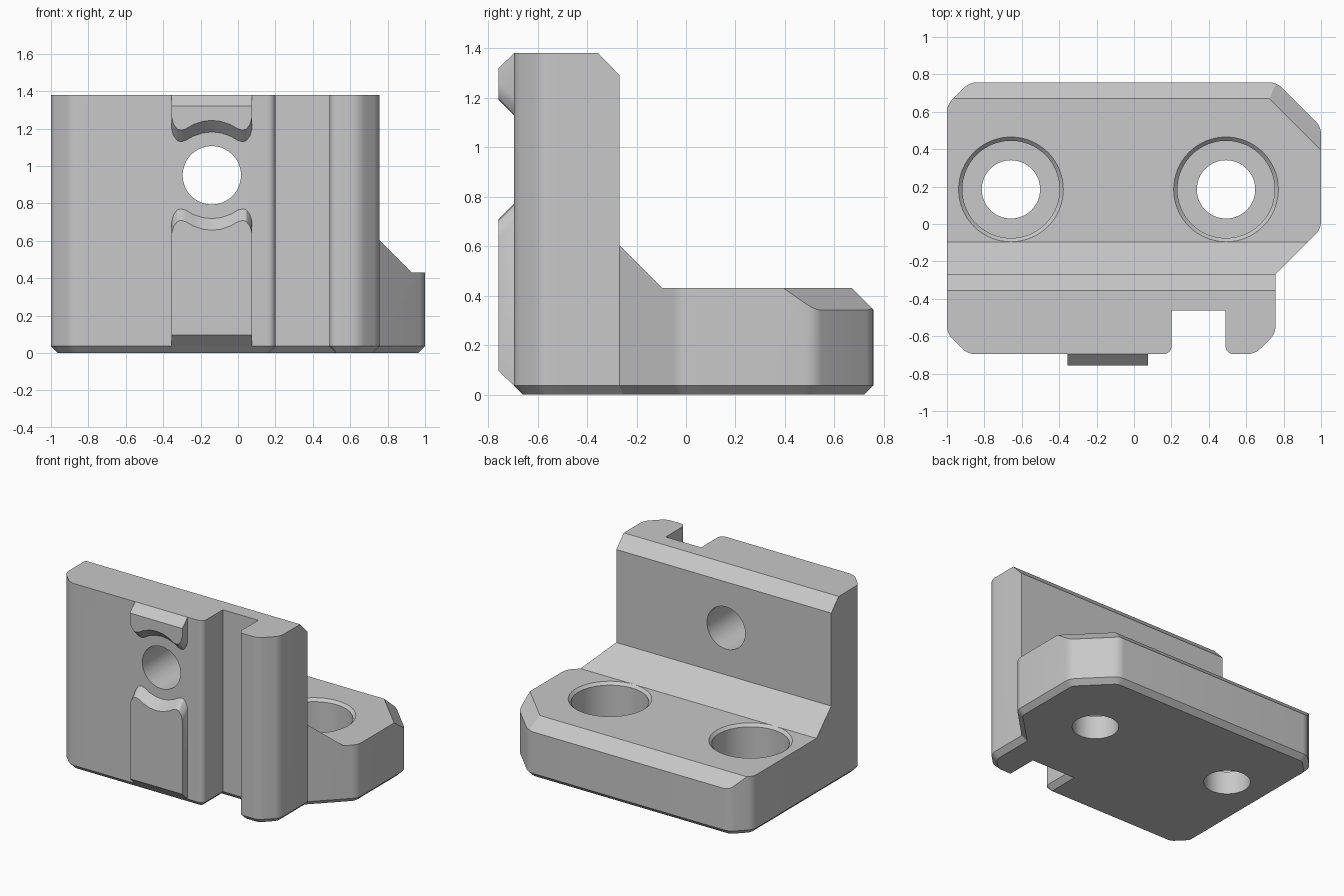
import bpy, bmesh
from math import sin
from mathutils import Vector, Matrix

if "Cube" in bpy.data.objects:
    bpy.data.objects.remove(bpy.data.objects["Cube"])

grey = bpy.data.materials.new("plain grey")
grey.use_nodes = True
grey.diffuse_color = (0.58, 0.58, 0.58, 1)
grey.node_tree.nodes["Principled BSDF"].inputs["Base Color"].default_value = (0.58, 0.58, 0.58, 1)


def finish(name, bm):
    bmesh.ops.recalc_face_normals(bm, faces=bm.faces)
    mesh = bpy.data.meshes.new(name)
    bm.to_mesh(mesh)
    bm.free()
    mesh.materials.append(grey)
    obj = bpy.data.objects.new(name, mesh)
    bpy.context.collection.objects.link(obj)
    return obj


def extrude(points, direction):
    """Prism from a closed loop of 3D points."""
    bm = bmesh.new()
    base = bm.faces.new([bm.verts.new(p) for p in points])
    top = bmesh.ops.extrude_face_region(bm, geom=[base], use_keep_orig=True)
    moved = [v for v in top["geom"] if isinstance(v, bmesh.types.BMVert)]
    bmesh.ops.translate(bm, vec=direction, verts=moved)
    bmesh.ops.recalc_face_normals(bm, faces=bm.faces)
    return bm


def rounded(corners, steps=6):
    """Replace each corner (x, y, setback) by a circular arc."""
    out = []
    for i, (x, y, d) in enumerate(corners):
        p = Vector((x, y))
        if d == 0:
            out.append(p)
            continue
        a = (Vector(corners[i - 1][:2]) - p).normalized()
        b = (Vector(corners[(i + 1) % len(corners)][:2]) - p).normalized()
        w = sin(a.angle(b) / 2)
        for k in range(steps + 1):
            t = k / steps
            k0, k1, k2 = (1 - t) ** 2, 2 * w * t * (1 - t), t * t
            out.append((k0 * (p + a * d) + k1 * p + k2 * (p + b * d)) / (k0 + k1 + k2))
    return out


def boolean(target, cutter, operation):
    mod = target.modifiers.new(operation, "BOOLEAN")
    mod.operation, mod.solver, mod.object = operation, "EXACT", cutter
    bpy.context.view_layer.objects.active = target
    bpy.ops.object.modifier_apply(modifier=mod.name)
    bpy.data.objects.remove(cutter)


def lathe_cutter(profile, matrix, segments=64):
    """Round cutter from (radius, height) pairs."""
    bm = bmesh.new()
    ring = [bm.verts.new((r, 0, h)) for r, h in profile]
    edges = [bm.edges.new(pair) for pair in zip(ring, ring[1:])]
    bmesh.ops.spin(bm, geom=ring + edges, cent=(0, 0, 0), axis=(0, 0, 1),
                   angle=6.283185307, steps=segments, use_merge=True)
    bmesh.ops.remove_doubles(bm, verts=bm.verts, dist=1e-5)
    bmesh.ops.transform(bm, matrix=matrix, verts=bm.verts)
    return finish("hole_cutter", bm)


# Plan outline with the front slot, raised to a block with a bevelled foot
FRONT, BACK, CHAMFER = -0.695, 0.757, 0.036
outline = rounded([
    (-1, -0.585, 0.04), (-0.89, FRONT, 0.04),
    (0.2, FRONT, 0.04), (0.2, -0.463, 0), (0.49, -0.463, 0), (0.49, FRONT, 0.04),
    (0.647, FRONT, 0.04), (0.757, -0.585, 0.04), (0.757, -0.268, 0),
    (1, -0.025, 0.04), (1, 0.52, 0.04), (0.763, BACK, 0.04),
    (-0.88, BACK, 0.04), (-1, 0.637, 0.04)])
bm = extrude([(p.x, p.y, 0) for p in outline], (0, 0, 1.6))
bottom = [f for f in bm.faces if f.normal.z < -0.9]
bmesh.ops.inset_region(bm, faces=bottom, thickness=CHAMFER, use_even_offset=True)
inner = set(bottom[0].verts)
for v in bm.verts:
    if v.co.z < 0.01 and v not in inner:
        v.co.z = CHAMFER
bracket = finish("angle_bracket", bm)

# Side profile: upright wall, sloped web and thick foot
side = [(-0.9, -0.1), (0.9, -0.1), (0.9, 0.2), (0.67, 0.43), (-0.095, 0.43),
        (-0.268, 0.603), (-0.268, 1.29), (-0.355, 1.38), (-0.9, 1.38)]
profile = finish("side_profile", extrude([(-1.2, y, z) for y, z in side], (2.4, 0, 0)))
boolean(bracket, profile, "INTERSECT")

# Bevel over the diagonal rear corner of the foot
along = Vector((1, -1, 0)).normalized()
normal = Vector((0.5, 0.5, 0.5 ** 0.5))
slope = normal.cross(along)
frame = Matrix((along * 0.8, slope * 0.5, normal * 0.4)).transposed().to_4x4()
frame.translation = Vector((0.86, 0.535, 0.43)) + normal * 0.2
bm = bmesh.new()
bmesh.ops.create_cube(bm, size=1, matrix=frame)
boolean(bracket, finish("corner_cutter", bm), "DIFFERENCE")

# Two counterbored screw holes in the foot, stopping under the sloped web
for x in (-0.658, 0.492):
    bore = [(0, -0.1), (0.156, -0.1), (0.156, 0.17), (0.26, 0.17),
            (0.26, 0.41), (0.281, 0.431), (0, 0.431)]
    boolean(bracket, lathe_cutter(bore, Matrix.Translation((x, 0.185, 0))), "DIFFERENCE")

# Cross hole through the wall
HOLE_X, HOLE_Z = -0.14, 0.95
place = Matrix.Translation((HOLE_X, 0, HOLE_Z)) @ Matrix.Rotation(1.570796327, 4, "X")
boolean(bracket, lathe_cutter([(0, 0.1), (0.156, 0.1), (0.156, 0.9), (0, 0.9)], place), "DIFFERENCE")


def key(name, sign, end_back, end_front):
    """Raised key on the wall, hollowed and sloped around the cross hole."""
    half = [(0, 0.232), (0.05, 0.226), (0.1, 0.209), (0.14, 0.186), (0.165, 0.179),
            (0.185, 0.185), (0.205, 0.212), (0.215, 0.25)]
    curve = [(-u, d) for u, d in reversed(half[1:])] + half
    bm = bmesh.new()
    rings = []
    for u, d in curve:
        x = HOLE_X + u
        rings.append([bm.verts.new(c) for c in (
            (x, FRONT, HOLE_Z + sign * d),
            (x, FRONT - 0.062, HOLE_Z + sign * (d + 0.062)),
            (x, FRONT - 0.062, end_front),
            (x, FRONT, end_back))])
    for a, b in zip(rings, rings[1:]):
        for k in range(3):
            bm.faces.new((a[k], a[k + 1], b[k + 1], b[k]))
    bm.faces.new(rings[0])
    bm.faces.new(rings[-1])
    return finish(name, bm)


parts = [bracket, key("upper_key", 1, 1.38, 1.32), key("lower_key", -1, CHAMFER, 0.095)]

# Smooth arcs, crisp edges
bpy.ops.object.select_all(action="DESELECT")
for obj in parts:
    obj.select_set(True)
bpy.context.view_layer.objects.active = bracket
bpy.ops.object.shade_smooth_by_angle(angle=0.5)
